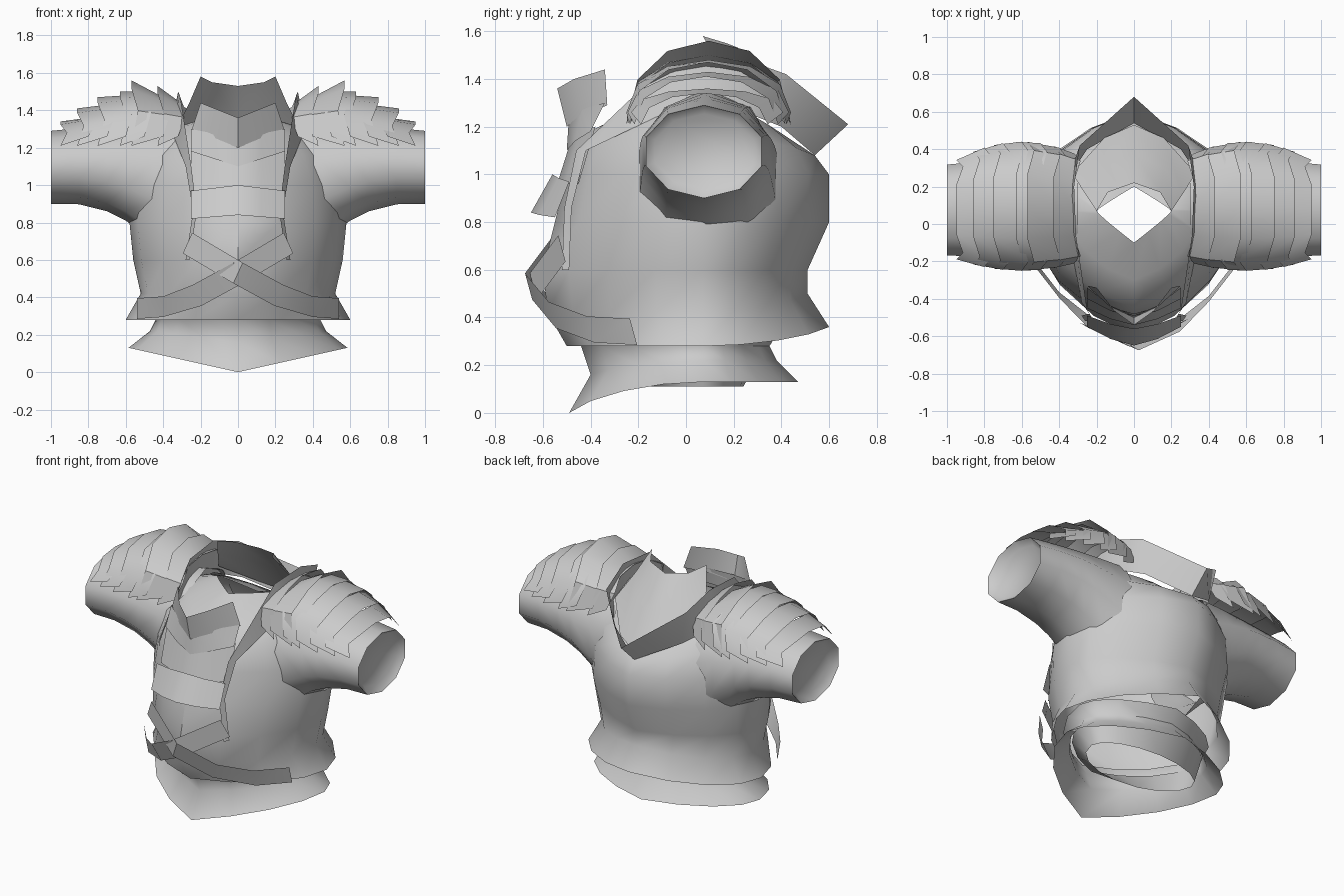
import bpy, bmesh, math

old = bpy.data.objects.get("Cube")
if old:
    bpy.data.objects.remove(old, do_unlink=True)

cloth = bpy.data.materials.new("grey cloth")
cloth.use_nodes = True
GREY = (.6, .6, .6, 1)
cloth.diffuse_color = GREY
cloth.node_tree.nodes["Principled BSDF"].inputs["Base Color"].default_value = GREY


def loft(name, rows, closed=False, smooth=50, mirror=False, cap=False):
    """Skin a list of equally long point rows."""
    bm = bmesh.new()
    grid = [[bm.verts.new(point) for point in row] for row in rows]
    count = len(rows[0])
    for lower, upper in zip(grid, grid[1:]):
        for i in range(count if closed else count - 1):
            j = (i + 1) % count
            bm.faces.new((lower[i], lower[j], upper[j], upper[i]))
    if cap:
        bm.faces.new(grid[-1])
    if mirror:
        copy = bmesh.ops.duplicate(bm, geom=bm.verts[:] + bm.edges[:] + bm.faces[:])["geom"]
        for vert in copy:
            if isinstance(vert, bmesh.types.BMVert):
                vert.co.x *= -1
        copied_faces = [face for face in copy if isinstance(face, bmesh.types.BMFace)]
        bmesh.ops.reverse_faces(bm, faces=copied_faces)
        bmesh.ops.remove_doubles(bm, verts=bm.verts[:], dist=.001)
    bmesh.ops.recalc_face_normals(bm, faces=bm.faces[:])
    mesh = bpy.data.meshes.new(name)
    bm.to_mesh(mesh)
    bm.free()
    mesh.materials.append(cloth)
    part = bpy.data.objects.new(name, mesh)
    bpy.context.collection.objects.link(part)
    bpy.ops.object.select_all(action="DESELECT")
    part.select_set(True)
    bpy.context.view_layer.objects.active = part
    bpy.ops.object.shade_smooth_by_angle(angle=math.radians(smooth))


def ring(half_width, front, back, height, front_rise=0, back_rise=0, point=.28, sides=16):
    """Horizontal oval, pointed at front and back, whose ends may rise or dip."""
    middle = .07
    points = []
    for i in range(sides):
        turn = math.tau * i / sides
        across, along = math.cos(turn), math.sin(turn)
        sharp = 1 - abs(across)
        reach, rise = (back - middle, back_rise) if along > 0 else (middle - front, front_rise)
        bulge = (1 - point) * abs(along) + point * sharp
        points.append((half_width * across,
                       middle + math.copysign(reach * bulge, along),
                       height + rise * sharp))
    return points


# Torso from flared hem up to the pointed neck hole
loft("torso", [
    ring(.6, -.5, .6, .28, back_rise=.08),
    ring(.52, -.58, .51, .42, back_rise=.08),
    ring(.56, -.6, .51, .6),
    ring(.58, -.55, .6, .8),
    ring(.56, -.5, .6, 1),
    ring(.5, -.45, .54, 1.16, back_rise=-.08),
    ring(.36, -.3, .4, 1.3, front_rise=-.07, back_rise=-.15),
    ring(.2, -.1, .2, 1.35, back_rise=-.1, point=.9)], closed=True)

# Skirt below the waist and the inner lining ring
loft("skirt", [
    ring(.48, -.48, .4, .36),
    ring(.44, -.44, .35, .28),
    ring(.47, -.4, .38, .22, front_rise=-.06),
    ring(.585, -.49, .47, .13, front_rise=-.13)], closed=True)
loft("lining", [
    ring(.44, -.4, .34, .28),
    ring(.39, -.16, .24, .11, point=0)], closed=True)


def cuff(x, inset=0, sides=10):
    """Sleeve section that deepens towards the armpit."""
    inward = 1 - x
    front, back = -.18 - inward / 20 + inset, .33 + inward / 10 - inset
    under, top = .9 - max(0, .9 - x) ** 2 + inset, 1.29 + inward / 10 - inset
    points = []
    for i in range(sides):
        turn = math.tau * (i + .5) / sides
        points.append((x, (front + back + (back - front) * math.cos(turn)) / 2,
                       (under + top + (top - under) * math.sin(turn)) / 2))
    return points


# Sleeves with a closed end set just inside the cuff
sleeve_rows = [cuff(x) for x in (.3, .45, .6, .7, .85, 1)] + [cuff(.96, inset=.04)]
loft("sleeves", sleeve_rows, closed=True, mirror=True, cap=True, smooth=80)


def arch(x, top, low, steps=6):
    """Arched plate edge from front to back over the shoulder."""
    spread = (x - .6) ** 2
    front, back = spread / 2 - .25, .44 - spread * .8
    points = []
    for i in range(steps + 1):
        turn = math.pi * i / steps
        kink = .035 if i in (1, steps - 1) else 0
        points.append((x - kink, (front + back - (back - front) * math.cos(turn)) / 2,
                       low + (top - low) * max(0, math.sin(turn)) ** .9))
    return points


# Overlapping shoulder plates: inner x, inner top, outer x, outer top
PLATES = ((.32, 1.45, .43, 1.53), (.4, 1.47, .57, 1.56), (.5, 1.5, .63, 1.5),
          (.6, 1.48, .75, 1.47), (.7, 1.43, .86, 1.41), (.8, 1.36, .95, 1.34))
for number, (inner, inner_top, outer, outer_top) in enumerate(PLATES, start=1):
    loft(f"shoulder_plate_{number}",
         [arch(inner, inner_top, low=1.26), arch(outer, outer_top, low=1.21)],
         smooth=35, mirror=True)

# Flared lapel running from the chest, over the shoulders to the back point
loft("lapel", [
    [(.28, -.49, .6), (.24, -.48, .86), (.28, -.42, 1.1), (.36, 0, 1.3),
     (.35, .25, 1.26), (.25, .4, 1.2), (0, .54, 1.08)],
    [(.26, -.52, .6), (.22, -.51, .86), (.25, -.46, 1.1), (.31, -.06, 1.48),
     (.32, .2, 1.5), (.29, .42, 1.42), (0, .68, 1.21)]], mirror=True)

# Raised neck guard leaning over the back
loft("neck_guard", [
    [(0, .53, 1.12), (.16, .46, 1.17), (.33, .27, 1.3)],
    [(0, .38, 1.34), (.16, .3, 1.38), (.26, .16, 1.44)],
    [(0, .22, 1.53), (.14, .17, 1.55), (.2, .07, 1.58)]], mirror=True)


def chevron(y, z, sweep, rise, half_width=.25):
    """Half of a shallow V edge, swept back and up from its centre."""
    return [(half_width * step, y + sweep * step ** 1.5, z + rise * step) for step in (0, .5, 1)]


# Layered throat collar filling the space between the lapels
loft("upper_collar", [chevron(-.54, 1.36, sweep=.2, rise=.08, half_width=.2),
                      chevron(-.5, 1.2, sweep=.17, rise=.09)], mirror=True)
loft("middle_collar", [chevron(-.49, 1.25, sweep=.15, rise=.05),
                       chevron(-.5, 1.1, sweep=.1, rise=.08)], mirror=True)
loft("lower_collar", [chevron(-.48, 1.15, sweep=.1, rise=.05),
                      chevron(-.54, .96, sweep=.09, rise=0)], mirror=True)

# Chest band, tipped forward at its lower edge
loft("chest_band", [chevron(-.56, 1, sweep=.07, rise=-.03),
                    chevron(-.65, .84, sweep=.1, rise=-.02)], mirror=True, smooth=60)

# Crossed straps sweeping from the belly around each hip
STRAP = ((-.27, -.52, .69), (0, -.64, .53), (.22, -.54, .41), (.4, -.38, .35), (.54, -.2, .34))
for name, side, lift in (("left_strap", 1, .02), ("right_strap", -1, 0)):
    rows = []
    for x, y, z in STRAP:
        lean = .025 if x < .3 else 0
        rows.append([(side * (x + lean * end), y - lift - end * .015, z + end * .055)
                     for end in (-1, 1)])
    loft(name, rows, smooth=40)
